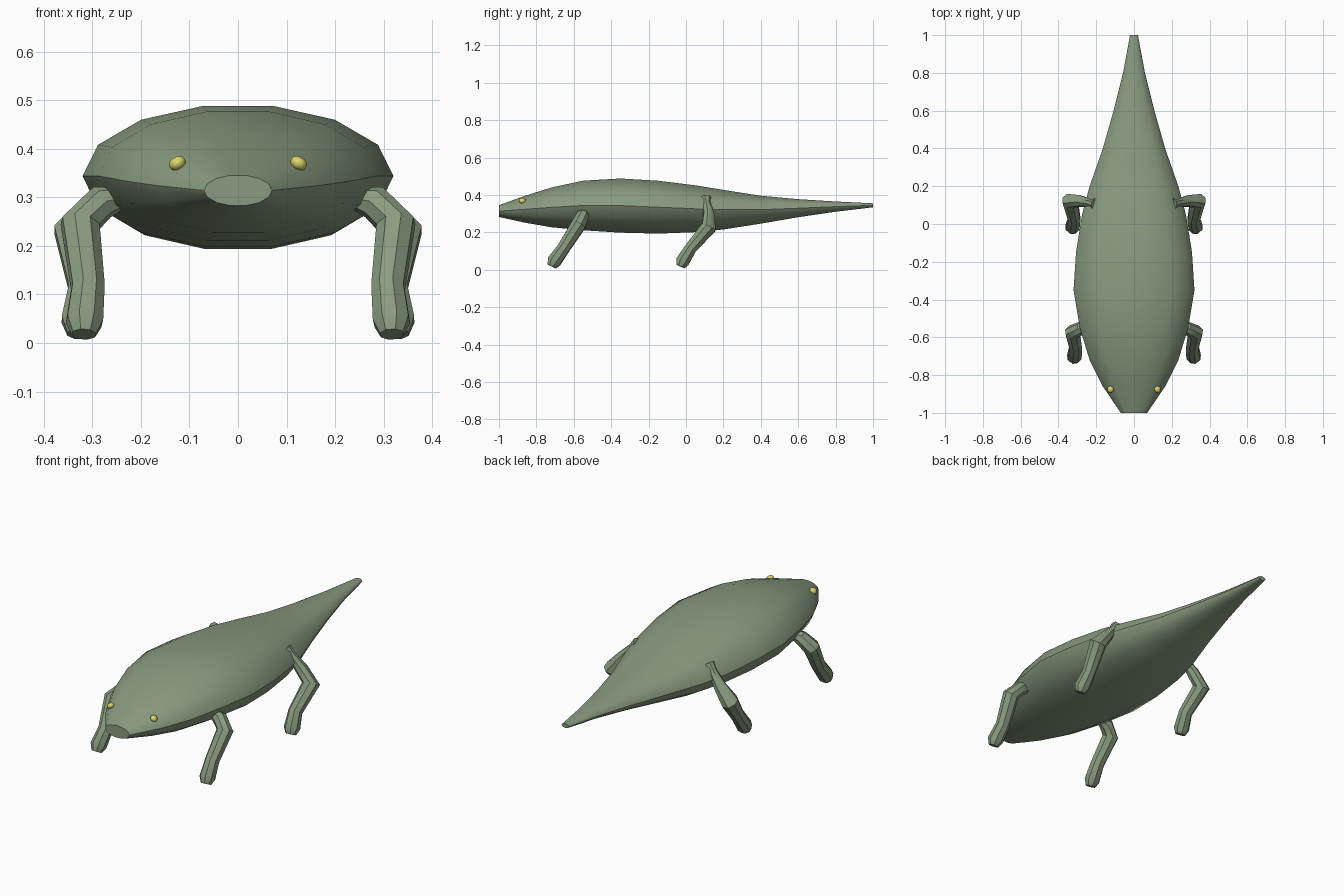
import bpy, math
from mathutils import Vector, Matrix

if "Cube" in bpy.data.objects:
    bpy.data.objects.remove(bpy.data.objects["Cube"])


def material(name, rgb):
    m = bpy.data.materials.new(name)
    m.diffuse_color = (*rgb, 1)
    m.use_nodes = True
    m.node_tree.nodes["Principled BSDF"].inputs["Base Color"].default_value = m.diffuse_color
    return m


green = material("moss_green", (0.25, 0.33, 0.215))
yellow = material("eye_yellow", (0.70, 0.66, 0.14))


def make_object(name, verts, faces, mat, mirrored=False, angle=40):
    mesh = bpy.data.meshes.new(name)
    mesh.from_pydata(verts, [], faces)
    mesh.materials.append(mat)
    ob = bpy.data.objects.new(name, mesh)
    bpy.context.collection.objects.link(ob)
    bpy.ops.object.select_all(action='DESELECT')
    bpy.context.view_layer.objects.active = ob
    ob.select_set(True)
    bpy.ops.object.mode_set(mode='EDIT')
    bpy.ops.mesh.select_all(action='SELECT')
    bpy.ops.mesh.normals_make_consistent(inside=False)
    bpy.ops.object.mode_set(mode='OBJECT')
    bpy.ops.object.shade_smooth_by_angle(angle=math.radians(angle))
    if mirrored:
        ob.modifiers.new("mirror", 'MIRROR').use_mirror_merge = False
    return ob


def loft(rings):
    """Skin a list of equal-length rings and cap both ends."""
    n = len(rings[0])
    verts = [v for ring in rings for v in ring]
    faces = [(k * n + i, k * n + (i + 1) % n,
              (k + 1) * n + (i + 1) % n, (k + 1) * n + i)
             for k in range(len(rings) - 1) for i in range(n)]
    faces.append(tuple(range(n)))
    faces.append(tuple(range(len(verts) - n, len(verts))))
    return verts, faces


# Body, from snout to tail tip: y, half width, bottom z, top z
sections = [
    (-1.00, 0.07, 0.282, 0.346), (-0.86, 0.165, 0.250, 0.398),
    (-0.72, 0.235, 0.225, 0.443), (-0.55, 0.287, 0.208, 0.480),
    (-0.35, 0.320, 0.195, 0.492), (-0.15, 0.307, 0.190, 0.480),
    (0.05, 0.275, 0.198, 0.455), (0.20, 0.235, 0.213, 0.430),
    (0.40, 0.165, 0.245, 0.398), (0.60, 0.108, 0.280, 0.379),
    (0.80, 0.058, 0.310, 0.366), (1.00, 0.021, 0.334, 0.356),
]
SIDES = 14
rings = []
for y, w, lo, hi in sections:
    ring = []
    for i in range(SIDES):
        a = 2 * math.pi * (i + 0.5) / SIDES
        ring.append((w * math.sin(a), y,
                     (lo + hi) / 2 + (hi - lo) / 2 * math.cos(a)))
    rings.append(ring)
make_object("body", *loft(rings), green)


def limb(name, path, sides=8):
    """Tapered tube along (x, y, z, radius) points, mirrored in x."""
    pts = [Vector(p[:3]) for p in path]
    tangents = [(pts[min(i + 1, len(pts) - 1)] - pts[max(i - 1, 0)]).normalized()
                for i in range(len(pts))]
    side = tangents[0].orthogonal().normalized()
    tube = []
    for i, (p, t) in enumerate(zip(pts, tangents)):
        if i:
            side = tangents[i - 1].rotation_difference(t) @ side
        up = t.cross(side)
        tube.append([p + path[i][3] * (math.cos(a) * side + math.sin(a) * up)
                     for a in (2 * math.pi * k / sides for k in range(sides))])
    return make_object(name, *loft(tube), green, True)


limb("front_legs", [
    (0.235, -0.545, 0.300, 0.022), (0.280, -0.552, 0.290, 0.036),
    (0.325, -0.572, 0.245, 0.042), (0.309, -0.655, 0.115, 0.036),
    (0.316, -0.705, 0.045, 0.040), (0.317, -0.718, 0.018, 0.026)])
limb("rear_legs", [
    (0.205, 0.105, 0.382, 0.030), (0.235, 0.112, 0.350, 0.022),
    (0.285, 0.122, 0.290, 0.032), (0.338, 0.122, 0.228, 0.044),
    (0.316, 0.025, 0.115, 0.035), (0.326, -0.018, 0.045, 0.040),
    (0.327, -0.030, 0.018, 0.026)])

# Eyes: small flattened balls set into the head
tilt = Matrix.Rotation(math.radians(30), 3, 'Y')
eye_rings = []
for k in range(1, 8):
    lat = math.pi * k / 8
    eye_rings.append([
        tilt @ Vector((0.018 * math.sin(lat) * math.cos(a),
                       0.018 * math.sin(lat) * math.sin(a),
                       0.014 * math.cos(lat))) + Vector((0.125, -0.876, 0.370))
        for a in (2 * math.pi * i / 12 for i in range(12))])
make_object("eyes", *loft(eye_rings), yellow, True, 60)
